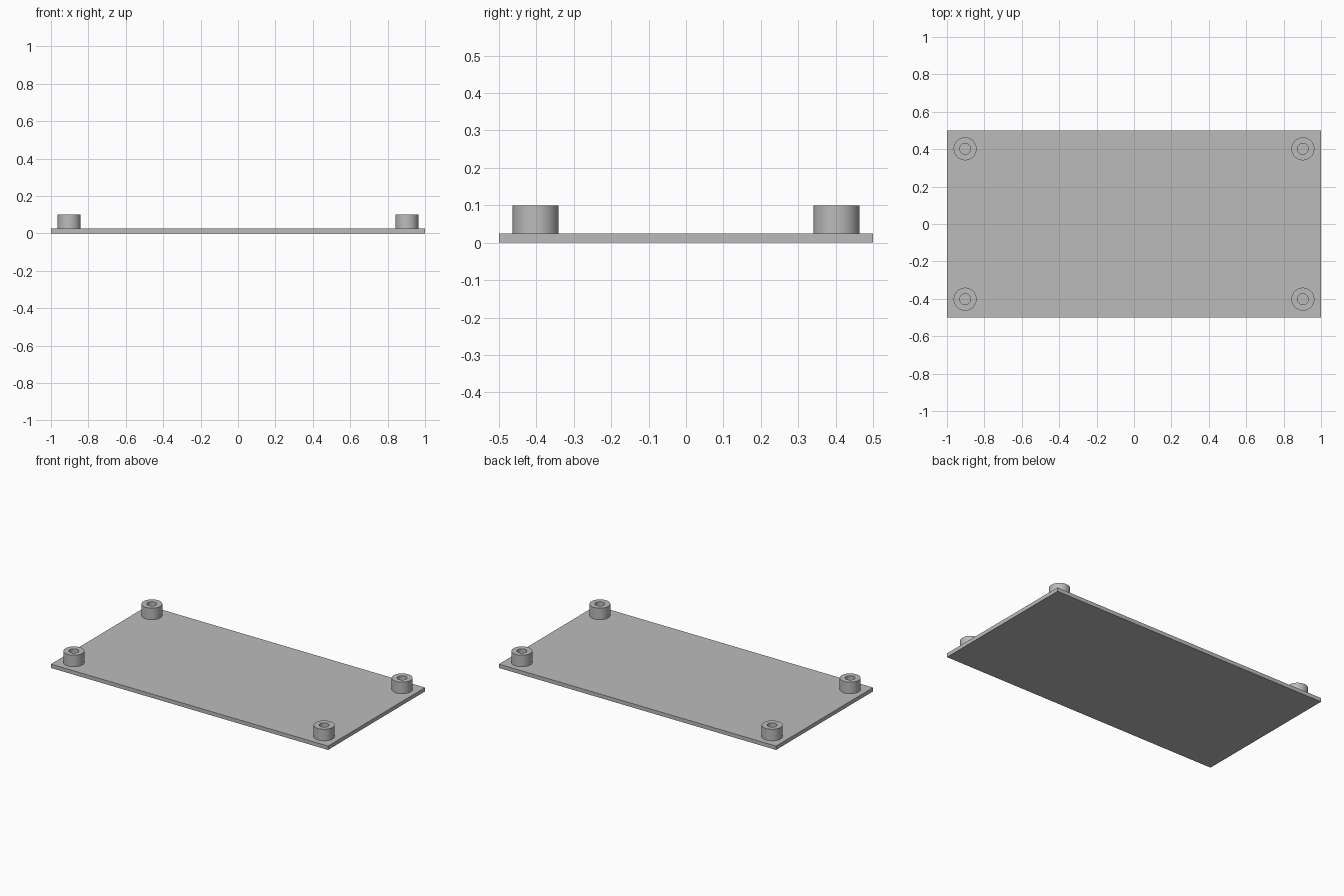
import bpy
import bmesh
import math

PLATE_X, PLATE_Y, PLATE_T = 2.0, 1.0, 0.025
POST_X, POST_Y, POST_TOP = 0.903, 0.402, 0.1
POST_R, HOLE_R = 0.0615, 0.029
SINK = 0.01
SIDES = 64

cube = bpy.data.objects.get("Cube")
if cube:
    bpy.data.objects.remove(cube, do_unlink=True)

# Single flat grey for every part
grey = bpy.data.materials.new("plain grey")
grey.use_nodes = True
colour = (0.5, 0.5, 0.5, 1)
grey.diffuse_color = colour
grey.node_tree.nodes["Principled BSDF"].inputs["Base Color"].default_value = colour


def add_object(name, bm):
    bmesh.ops.recalc_face_normals(bm, faces=bm.faces)
    mesh = bpy.data.meshes.new(name)
    bm.to_mesh(mesh)
    bm.free()
    mesh.materials.append(grey)
    obj = bpy.data.objects.new(name, mesh)
    bpy.context.collection.objects.link(obj)
    return obj


# Base plate
bm = bmesh.new()
bmesh.ops.create_cube(bm, size=1)
bmesh.ops.scale(bm, vec=(PLATE_X, PLATE_Y, PLATE_T), verts=bm.verts)
bmesh.ops.translate(bm, vec=(0, 0, PLATE_T / 2), verts=bm.verts)
add_object("base_plate", bm)


# Hollow mounting post: a rectangular section spun around its axis
def add_post(name, x, y):
    bm = bmesh.new()
    low = PLATE_T - SINK
    section = [(POST_R, low), (POST_R, POST_TOP), (HOLE_R, POST_TOP), (HOLE_R, low)]
    verts = [bm.verts.new((r, 0, z)) for r, z in section]
    edges = [bm.edges.new((verts[i - 1], verts[i])) for i in range(len(verts))]
    bmesh.ops.spin(bm, geom=verts + edges, cent=(0, 0, 0), axis=(0, 0, 1),
                   angle=math.tau, steps=SIDES, use_merge=True)
    bmesh.ops.remove_doubles(bm, verts=bm.verts, dist=0.0001)
    post = add_object(name, bm)
    post.location = (x, y, 0)
    bpy.ops.object.select_all(action='DESELECT')
    post.select_set(True)
    bpy.context.view_layer.objects.active = post
    bpy.ops.object.shade_smooth_by_angle(angle=math.radians(30))


# One post near each corner
for depth, sy in (("front", -1), ("back", 1)):
    for side, sx in (("right", -1), ("left", 1)):
        add_post(f"{depth}_{side}_post", sx * POST_X, sy * POST_Y)
